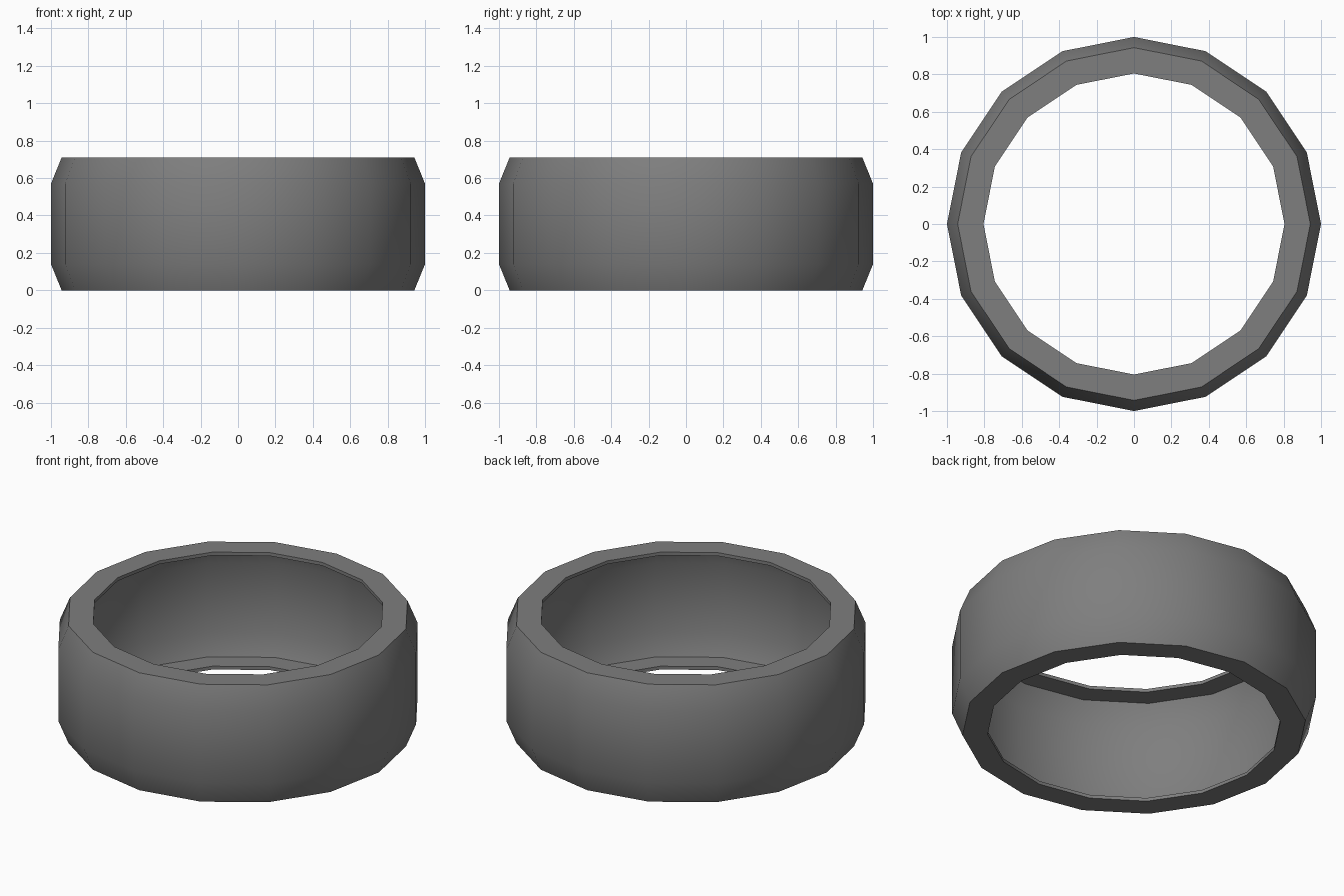
import bpy, bmesh
from math import sin, cos, tau, radians

if "Cube" in bpy.data.objects:
    bpy.data.objects.remove(bpy.data.objects["Cube"])

SIDES = 16

# Closed cross-section (radius, height): outer tread, then the hollow inside
profile = [(0.805, 0), (0.943, 0), (1, 0.14), (1, 0.57), (0.943, 0.71),
           (0.805, 0.71), (0.805, 0.69), (0.929, 0.69), (0.98, 0.566),
           (0.98, 0.144), (0.929, 0.02), (0.805, 0.02)]

# Sweep the cross-section around z
bm = bmesh.new()
rings = []
for i in range(SIDES):
    a = tau * i / SIDES
    rings.append([bm.verts.new((r * cos(a), r * sin(a), z)) for r, z in profile])
n = len(profile)
for i in range(SIDES):
    r0, r1 = rings[i], rings[(i + 1) % SIDES]
    for j in range(n):
        k = (j + 1) % n
        bm.faces.new((r0[j], r1[j], r1[k], r0[k]))
bmesh.ops.recalc_face_normals(bm, faces=bm.faces)

mesh = bpy.data.meshes.new("tire")
bm.to_mesh(mesh)
bm.free()
tire = bpy.data.objects.new("tire", mesh)
bpy.context.collection.objects.link(tire)

# Dark rubber
rubber = bpy.data.materials.new("rubber")
rubber.diffuse_color = (0.21, 0.21, 0.21, 1)
rubber.use_nodes = True
rubber.node_tree.nodes["Principled BSDF"].inputs["Base Color"].default_value = rubber.diffuse_color
mesh.materials.append(rubber)

# Smooth tread with crisp rims
bpy.context.view_layer.objects.active = tire
tire.select_set(True)
bpy.ops.object.shade_smooth_by_angle(angle=radians(30))
